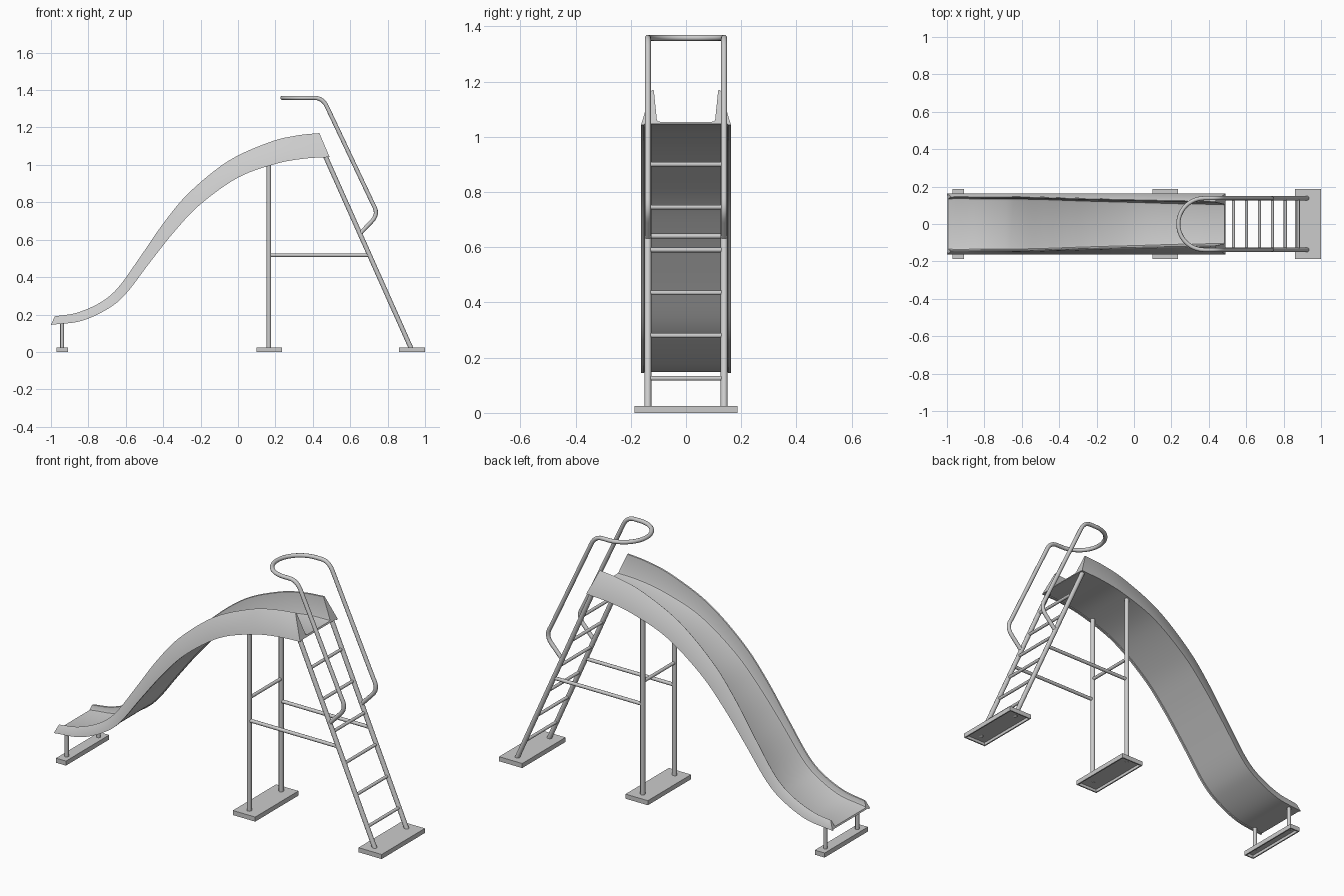
import bpy, bmesh
from math import sin, cos, pi
from mathutils import Vector

if "Cube" in bpy.data.objects:
    bpy.data.objects.remove(bpy.data.objects["Cube"])

RAIL_Y = 0.138


def finish(obj, angle=0.6):
    bpy.ops.object.select_all(action='DESELECT')
    obj.select_set(True)
    bpy.context.view_layer.objects.active = obj
    if obj.type == 'CURVE':
        bpy.ops.object.convert(target='MESH')
        obj = bpy.context.object
    bpy.ops.object.shade_smooth_by_angle(angle=angle)


def tube(name, points, radius):
    cu = bpy.data.curves.new(name, 'CURVE')
    cu.dimensions = '3D'
    cu.bevel_depth = radius
    cu.bevel_resolution = 4
    cu.use_fill_caps = True
    sp = cu.splines.new('POLY')
    sp.points.add(len(points) - 1)
    for p, co in zip(sp.points, points):
        p.co = (*co, 1)
    obj = bpy.data.objects.new(name, cu)
    bpy.context.collection.objects.link(obj)
    finish(obj)


def mesh_object(name, bm):
    bmesh.ops.recalc_face_normals(bm, faces=bm.faces)
    me = bpy.data.meshes.new(name)
    bm.to_mesh(me)
    bm.free()
    obj = bpy.data.objects.new(name, me)
    bpy.context.collection.objects.link(obj)
    return obj


def base_plate(name, x0, x1):
    # Tray-like foot plate, hollow underneath
    bm = bmesh.new()
    bmesh.ops.create_cube(bm, size=1)
    for v in bm.verts:
        v.co = ((x0 + x1) / 2 + v.co.x * (x1 - x0), v.co.y * 0.374, (v.co.z + 0.5) * 0.025)
    bm.normal_update()
    bottom = [f for f in bm.faces if f.normal.z < -0.9]
    bmesh.ops.inset_region(bm, faces=bottom, thickness=0.01)
    inner = bmesh.ops.extrude_face_region(bm, geom=bottom)
    bmesh.ops.translate(bm, vec=(0, 0, 0.016),
                        verts=[g for g in inner['geom'] if isinstance(g, bmesh.types.BMVert)])
    bmesh.ops.delete(bm, geom=[f for f in bottom if f.is_valid], context='FACES')
    mesh_object(name, bm)


def catmull(pts, steps):
    ext = [2 * pts[0] - pts[1]] + pts + [2 * pts[-1] - pts[-2]]
    out = []
    for i in range(len(pts) - 1):
        a, b, c, d = ext[i:i + 4]
        for k in range(steps):
            t = k / steps
            out.append(0.5 * (2 * b + (c - a) * t + (2 * a - 5 * b + 4 * c - d) * t * t
                              + (3 * b - a - 3 * c + d) * t ** 3))
    return out + [pts[-1]]


def bend(a, b, c, n=6):
    # Rounded corner from a to c around b
    return [a * (1 - t) ** 2 + b * 2 * t * (1 - t) + c * t * t
            for t in (i / n for i in range(n + 1))]


# Slide chute: matched (base x, base z, rim x, rim z) stations
stations = [Vector(p) for p in (
    (-1, .145, -.98, .19), (-.84, .165, -.86, .21), (-.70, .228, -.735, .265),
    (-.60, .31, -.64, .345), (-.47, .48, -.523, .508), (-.337, .647, -.395, .693),
    (-.20, .79, -.258, .855), (0, .932, -.05, 1.022), (.20, 1.005, .17, 1.122),
    (.35, 1.033, .315, 1.157), (.49, 1.042, .435, 1.17))]
bm = bmesh.new()
rings = []
for bx, bz, tx, tz in catmull(stations, 6):
    up = Vector((tx - bx, 0, tz - bz))
    h = up.length
    up.normalize()
    w, t = .1545 - .35 * h, .163 - .27 * h
    half = [(w - .012, .013), (w - .003, .016), (w, .022), (t - .009, h - .003),
            (t - .0045, h), (t, h - .004), (.163, 0), (.152, 0), (.150, .004)]
    section = half + [(-y, s) for y, s in reversed(half)]
    rings.append([bm.verts.new(Vector((bx, y, bz)) + up * s) for y, s in section])
for r0, r1 in zip(rings, rings[1:]):
    n = len(r0)
    for i in range(n):
        j = (i + 1) % n
        bm.faces.new((r0[i], r0[j], r1[j], r1[i]))
bm.faces.new(rings[0])
bm.faces.new(rings[-1])
finish(mesh_object("slide_chute", bm))

# Foot plates
base_plate("ladder_base", .86, 1.0)
base_plate("post_base", .10, .235)
base_plate("front_base", -.97, -.91)


def rail_x(z):
    return .47 + .455 * (1.04 - z) / 1.02


# Paired uprights and braces
for side, y in (("left", -RAIL_Y), ("right", RAIL_Y)):
    tube(f"ladder_rail_{side}", [(rail_x(1.045), y, 1.045), (rail_x(.015), y, .015)], .0125)
    tube(f"support_post_{side}", [(.165, y, .015), (.165, y, 1.0)], .0125)
    tube(f"brace_{side}", [(.165, y, .517), (rail_x(.517), y, .517)], .0095)
    tube(f"front_leg_{side}", [(-.94, y, .015), (-.94, y, .152)], .0105)

# Rungs and post crossbar
for i in range(6):
    z = .125 + .155 * i
    tube(f"rung_{i + 1}", [(rail_x(z), -RAIL_Y, z), (rail_x(z), RAIL_Y, z)], .0085)
tube("post_crossbar", [(.165, -RAIL_Y, .64), (.165, RAIL_Y, .64)], .009)

# Handrail: one tube up both sides with a rounded loop on top
side = [Vector((.652, -RAIL_Y, .632))]
side += bend(Vector((.712, -RAIL_Y, .695)), Vector((.757, -RAIL_Y, .737)), Vector((.722, -RAIL_Y, .79)))
side += bend(Vector((.475, -RAIL_Y, 1.312)), Vector((.453, -RAIL_Y, 1.358)), Vector((.41, -RAIL_Y, 1.358)))
loop = [Vector((.375 - RAIL_Y * sin(a), -RAIL_Y * cos(a), 1.358))
        for a in (pi * i / 24 for i in range(25))]
other = [Vector((p.x, -p.y, p.z)) for p in reversed(side)]
tube("handrail", side + loop + other, .011)
